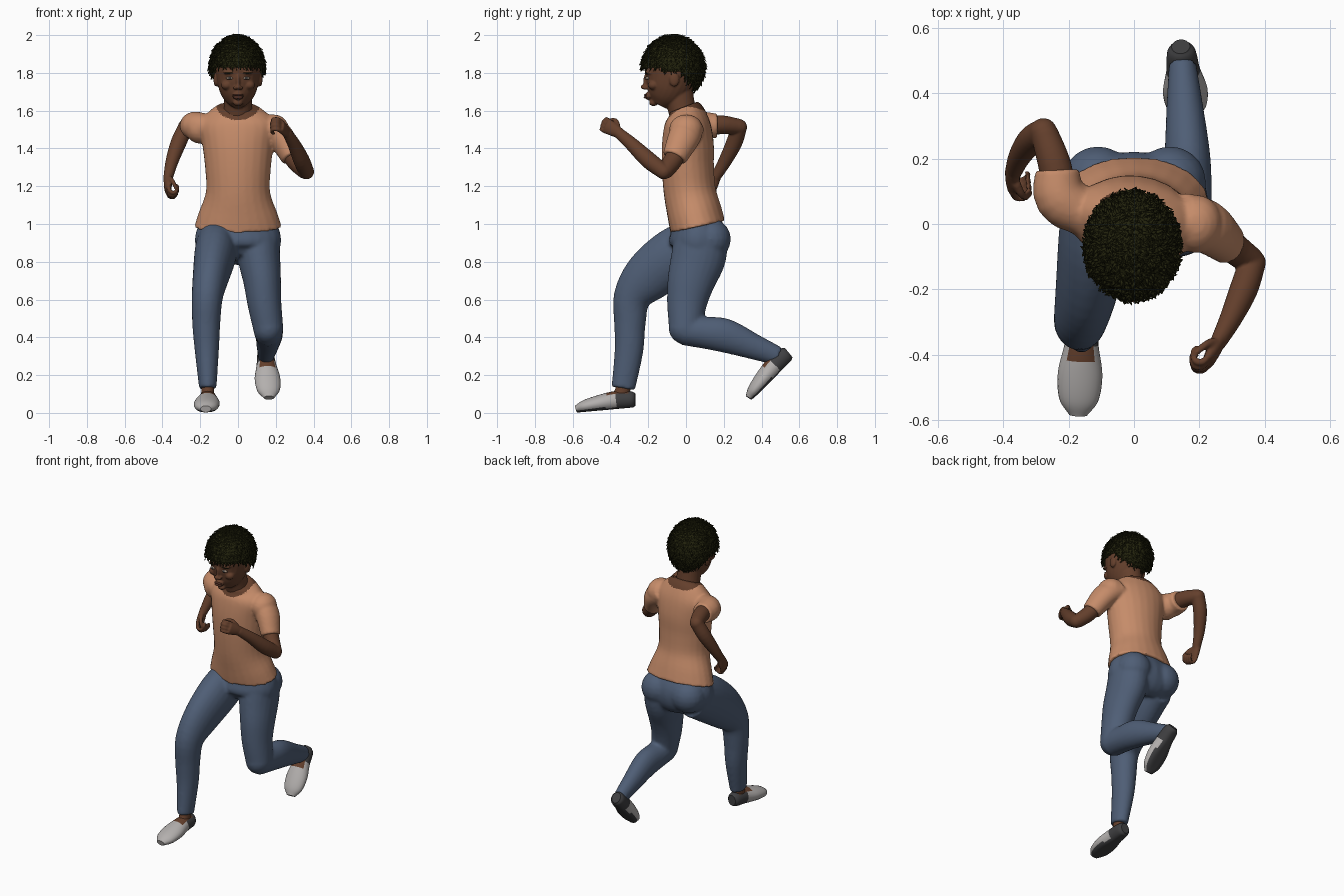
import bpy, bmesh, math, random
from mathutils import Vector, Matrix

random.seed(4)
if "Cube" in bpy.data.objects:
    bpy.data.objects.remove(bpy.data.objects["Cube"])


def material(name, *rgb):
    m = bpy.data.materials.new(name)
    m.use_nodes = True
    m.diffuse_color = (*rgb, 1)
    m.node_tree.nodes["Principled BSDF"].inputs["Base Color"].default_value = (*rgb, 1)
    return m


skin = material("brown skin", .127, .05, .025)
cotton = material("peach cotton", .56, .26, .142)
denim = material("blue denim", .078, .112, .18)
canvas = material("pale canvas", .45, .43, .42)
rubber = material("dark rubber", .05, .05, .053)
hair_mat = material("black olive hair", .017, .017, .004)
eye_mat = material("eye white", .3, .22, .16)
lip_mat = material("lip brown", .1, .035, .022)


def loft(bm, stations, side=(1, 0, 0), side_end=None, sides=24, steps=4):
    """Closed tube through (x, y, z, half width, half depth) stations."""
    p = [Vector(s) for s in stations]
    p = [2 * p[0] - p[1]] + p + [2 * p[-1] - p[-2]]
    path = []
    for i in range(1, len(p) - 2):
        a, b, c, d = p[i - 1:i + 3]
        for k in range(steps):
            t = k / steps
            path.append(.5 * (2 * b + (c - a) * t + (2 * a - 5 * b + 4 * c - d) * t * t
                              + (3 * b - a - 3 * c + d) * t ** 3))
    path.append(p[-2])
    rings = []
    s0, s1 = Vector(side), Vector(side_end or side)
    for i, q in enumerate(path):
        tan = (path[min(i + 1, len(path) - 1)] - path[max(i - 1, 0)]).to_3d().normalized()
        u = s0.lerp(s1, i / (len(path) - 1))
        u = (u - tan * u.dot(tan)).normalized()
        v = tan.cross(u)
        rings.append([bm.verts.new(q.to_3d() + u * q[3] * math.cos(w) + v * q[4] * math.sin(w))
                      for w in (math.tau * j / sides for j in range(sides))])
    for r, s in zip(rings, rings[1:]):
        for j in range(sides):
            k = (j + 1) % sides
            bm.faces.new((r[j], r[k], s[k], s[j]))
    bm.faces.new(rings[0][::-1])
    bm.faces.new(rings[-1])


def ball(bm, centre, radii, seg=20):
    mat = Matrix.Translation(centre) @ Matrix.Diagonal((*radii, 1))
    bmesh.ops.create_uvsphere(bm, u_segments=seg, v_segments=seg // 2, radius=1, matrix=mat)


def finish(name, bm, mats, rule=None, voxel=0, smooth=4):
    """Turn a bmesh into an object, fusing overlapping parts when a voxel size is given."""
    bmesh.ops.recalc_face_normals(bm, faces=bm.faces)
    me = bpy.data.meshes.new(name)
    bm.to_mesh(me)
    bm.free()
    ob = bpy.data.objects.new(name, me)
    bpy.context.collection.objects.link(ob)
    if voxel:
        rm = ob.modifiers.new("fuse", 'REMESH')
        rm.mode, rm.voxel_size = 'VOXEL', voxel
        sm = ob.modifiers.new("soften", 'SMOOTH')
        sm.factor, sm.iterations = .5, smooth
        dg = bpy.context.evaluated_depsgraph_get()
        fused = bpy.data.meshes.new_from_object(ob.evaluated_get(dg))
        ob.modifiers.clear()
        ob.data = me = fused
    me.materials.clear()
    for m in mats:
        me.materials.append(m)
    for f in me.polygons:
        f.use_smooth = True
        f.material_index = rule(f.center, f.normal) if rule else 0
    return ob


# Shirt: twisted torso plus two sleeves, with an open neckline
bm = bmesh.new()
loft(bm, [(0, .062, .985, .232, .148), (0, .045, 1.06, .208, .145), (0, .02, 1.17, .17, .138),
          (0, .01, 1.3, .175, .138), (0, .01, 1.42, .19, .137), (0, .008, 1.52, .205, .122),
          (0, .002, 1.58, .165, .1), (0, -.012, 1.62, .11, .078)], side_end=(1, -.2, 0))
loft(bm, [(.14, .02, 1.52, .07, .08), (.225, -.01, 1.46, .072, .085), (.288, -.062, 1.35, .058, .065)])
loft(bm, [(-.15, .03, 1.51, .07, .07), (-.225, .08, 1.52, .078, .075), (-.235, .165, 1.52, .068, .064)],
     side=(1, .5, 0))
ball(bm, (.19, .0, 1.5), (.08, .09, .08))
ball(bm, (-.2, .06, 1.505), (.08, .08, .08))
finish("shirt", bm, [cotton, skin], voxel=.009, rule=lambda c, n: int(
    (c.x / .115) ** 2 + ((c.z - 1.63) / (.08 if c.y < 0 else .03)) ** 2 < 1))

# Trousers: pelvis, striding right leg, trailing left leg
bm = bmesh.new()
loft(bm, [(0, .055, 1.01, .205, .13), (0, .065, .93, .228, .155), (0, .06, .86, .215, .145),
          (0, .045, .81, .14, .09)])
loft(bm, [(.11, .085, .93, .11, .14), (.112, .065, .82, .112, .145), (.128, .028, .7, .1, .127),
          (.14, .005, .58, .09, .106), (.16, -.003, .45, .08, .088)])
ball(bm, (.16, -.003, .45), (.08, .09, .088))
loft(bm, [(.16, -.01, .44, .078, .082), (.163, .1, .425, .075, .085), (.163, .21, .408, .07, .09),
          (.155, .36, .35, .056, .068), (.148, .49, .3, .042, .05)])
loft(bm, [(-.11, .07, .9, .11, .14), (-.122, -.06, .83, .11, .15), (-.145, -.2, .72, .095, .135),
          (-.163, -.285, .61, .082, .1), (-.168, -.297, .47, .074, .083),
          (-.165, -.302, .33, .064, .076), (-.16, -.332, .13, .046, .063)])
for x in (-.11, .11):
    ball(bm, (x, .13, .92), (.11, .108, .11))
finish("trousers", bm, [denim], voxel=.01, smooth=5)


def hand(bm, wrist, fwd, palm, thumb_side):
    """Loosely closed fist: palm, four curled fingers and a thumb."""
    w, f = Vector(wrist), Vector(fwd).normalized()
    n = Vector(palm)
    n = (n - f * n.dot(f)).normalized()
    s = f.cross(n) * thumb_side
    at = lambda a, b, c, *r: (*(w + f * a + s * b + n * c), *r)
    loft(bm, [at(-.02, 0, 0, .027, .023), at(.03, 0, 0, .036, .022), at(.075, 0, 0, .04, .018)], s)
    for k in (-1.5, -.5, .5, 1.5):
        b, ln = k * .02, .102 - abs(k - .3) * .006
        loft(bm, [at(.06, b, 0, .011, .011), at(ln, b, .008, .011, .011), at(ln + .008, b, .032, .01, .01),
                  at(ln - .02, b, .05, .009, .009), at(ln - .042, b, .044, .007, .007)], s, sides=10)
    loft(bm, [at(.015, .025, .008, .015, .014), at(.05, .046, .024, .012, .012),
              at(.085, .04, .04, .009, .009)], n, sides=10)


# Bare arms
bm = bmesh.new()
loft(bm, [(.24, -.02, 1.43, .047, .05), (.3, -.07, 1.335, .047, .05), (.36, -.115, 1.275, .042, .043)])
ball(bm, (.362, -.118, 1.277), (.041, .041, .041))
loft(bm, [(.362, -.118, 1.277, .041, .041), (.335, -.2, 1.34, .043, .045), (.295, -.29, 1.425, .034, .036),
          (.258, -.36, 1.485, .025, .029)])
hand(bm, (.256, -.362, 1.487), (-.38, -.75, .42), (-1, .1, 0), -1)
finish("left_arm", bm, [skin], voxel=.0055, smooth=3)

bm = bmesh.new()
loft(bm, [(-.225, .1, 1.52, .05, .05), (-.245, .19, 1.525, .05, .05), (-.275, .28, 1.515, .042, .042)])
ball(bm, (-.277, .282, 1.513), (.042, .042, .042))
loft(bm, [(-.277, .282, 1.513, .041, .041), (-.315, .255, 1.43, .042, .043), (-.35, .205, 1.33, .034, .035),
          (-.37, .155, 1.245, .025, .027)])
hand(bm, (-.371, .153, 1.243), (0, -.5, -.9), (1, .1, 0), 1)
finish("right_arm", bm, [skin], voxel=.0055, smooth=3)

# Head, neck, nose, mouth and ears
bm = bmesh.new()
loft(bm, [(0, .005, 1.52, .095, .075), (0, -.02, 1.6, .076, .073), (0, -.045, 1.71, .073, .08)])
loft(bm, [(0, -.145, 1.632, .036, .042), (0, -.127, 1.665, .073, .083), (0, -.105, 1.71, .099, .114),
          (0, -.085, 1.77, .113, .135), (0, -.075, 1.84, .118, .147), (0, -.07, 1.91, .1, .125),
          (0, -.07, 1.96, .05, .07)])
ball(bm, (0, -.222, 1.725), (.015, .02, .013))
ball(bm, (0, -.213, 1.757), (.011, .014, .036))
ball(bm, (0, -.202, 1.677), (.03, .016, .02))
ball(bm, (0, -.172, 1.642), (.026, .024, .018))
for s in (-1, 1):
    ball(bm, (s * .014, -.217, 1.721), (.012, .014, .01))
    ball(bm, (s * .045, -.193, 1.802), (.034, .025, .01))
    ball(bm, (s * .06, -.172, 1.735), (.03, .03, .025))
    ball(bm, (s * .116, -.062, 1.765), (.014, .027, .038))
finish("head", bm, [skin], voxel=.0055, smooth=3)

bm = bmesh.new()
for z, r in ((1.683, .006), (1.671, .008)):
    ball(bm, (0, -.212, z), (.027, .012, r))
finish("lips", bm, [lip_mat])

for s, side in ((1, "left"), (-1, "right")):
    for part, x, y, z, radii, m in (("eye", .045, -.205, 1.772, (.019, .011, .008), eye_mat),
                                    ("pupil", .044, -.212, 1.772, (.0075, .007, .0075), rubber),
                                    ("eyebrow", .047, -.207, 1.799, (.027, .012, .004), hair_mat)):
        bm = bmesh.new()
        ball(bm, (s * x, y, z), radii, 16)
        finish(f"{side}_{part}", bm, [m])


# Cropped hair: an open cap with a ragged hairline, covered in short tufts
def hairline(p):
    if p.y < -.13:
        return 1.835 - .35 * max(0, abs(p.x) - .08)
    return 1.81 if p.y < -.04 else max(1.715, 1.81 - 1.1 * (p.y + .04))


bm = bmesh.new()
ball(bm, (-.005, -.068, 1.828), (.145, .166, .166), 48)
bmesh.ops.delete(bm, context='FACES', geom=[
    f for f in bm.faces if f.calc_center_median().z < hairline(f.calc_center_median())])
bm.normal_update()
for v in bm.verts:
    v.co += v.normal * random.uniform(-.003, .003)
for f in list(bm.faces) * 2:
    c, n = f.calc_center_median(), f.normal.copy()
    flow = Vector((random.uniform(-1, 1), random.uniform(-1, 1), -.9))
    flow = (flow - n * flow.dot(n)).normalized()
    across = n.cross(flow) * .005
    base = c + n * .001
    tip = base + flow * random.uniform(.02, .035) + n * random.uniform(.002, .009)
    bm.faces.new([bm.verts.new(q) for q in (base - across, base + across, tip)])
hair = finish("hair", bm, [hair_mat])
hair.modifiers.new("thickness", 'SOLIDIFY').thickness = .004


# Slip-on shoes with dark heels and soles, and the ankles inside them
def shoe(name, heel, pitch, yaw):
    bm = bmesh.new()
    loft(bm, [(0, 0, .04, .028, .034), (0, -.025, .042, .044, .045), (0, -.1, .045, .052, .05),
              (0, -.19, .037, .068, .045), (0, -.27, .028, .06, .034), (0, -.318, .019, .028, .018)], steps=6)
    for v in bm.verts:
        v.co.z = max(v.co.z, 0)

    def rule(c, n):
        if n.z > .4 and abs(c.x) < .036 and -.15 < c.y < -.035:
            return 2
        return int(c.z < .012 or c.y > -.095)
    ob = finish(name, bm, [canvas, rubber, skin], rule)
    ob.data.transform(Matrix.Translation(heel) @ Matrix.Rotation(yaw, 4, 'Z') @ Matrix.Rotation(pitch, 4, 'X'))
    bpy.context.view_layer.objects.active = ob
    ob.select_set(True)
    bpy.ops.object.shade_smooth_by_angle(angle=math.radians(40))
    ob.select_set(False)


shoe("right_shoe", (-.155, -.265, .03), .09, -.05)
shoe("left_shoe", (.14, .57, .29), .78, .1)
for name, pts in (("right_ankle", [(-.16, -.325, .22, .034, .038), (-.16, -.335, .12, .034, .04),
                                   (-.162, -.36, .06, .036, .045)]),
                  ("left_ankle", [(.15, .42, .325, .034, .038), (.147, .475, .3, .034, .04),
                                  (.147, .5, .26, .034, .036)])):
    bm = bmesh.new()
    loft(bm, pts)
    finish(name, bm, [skin])
